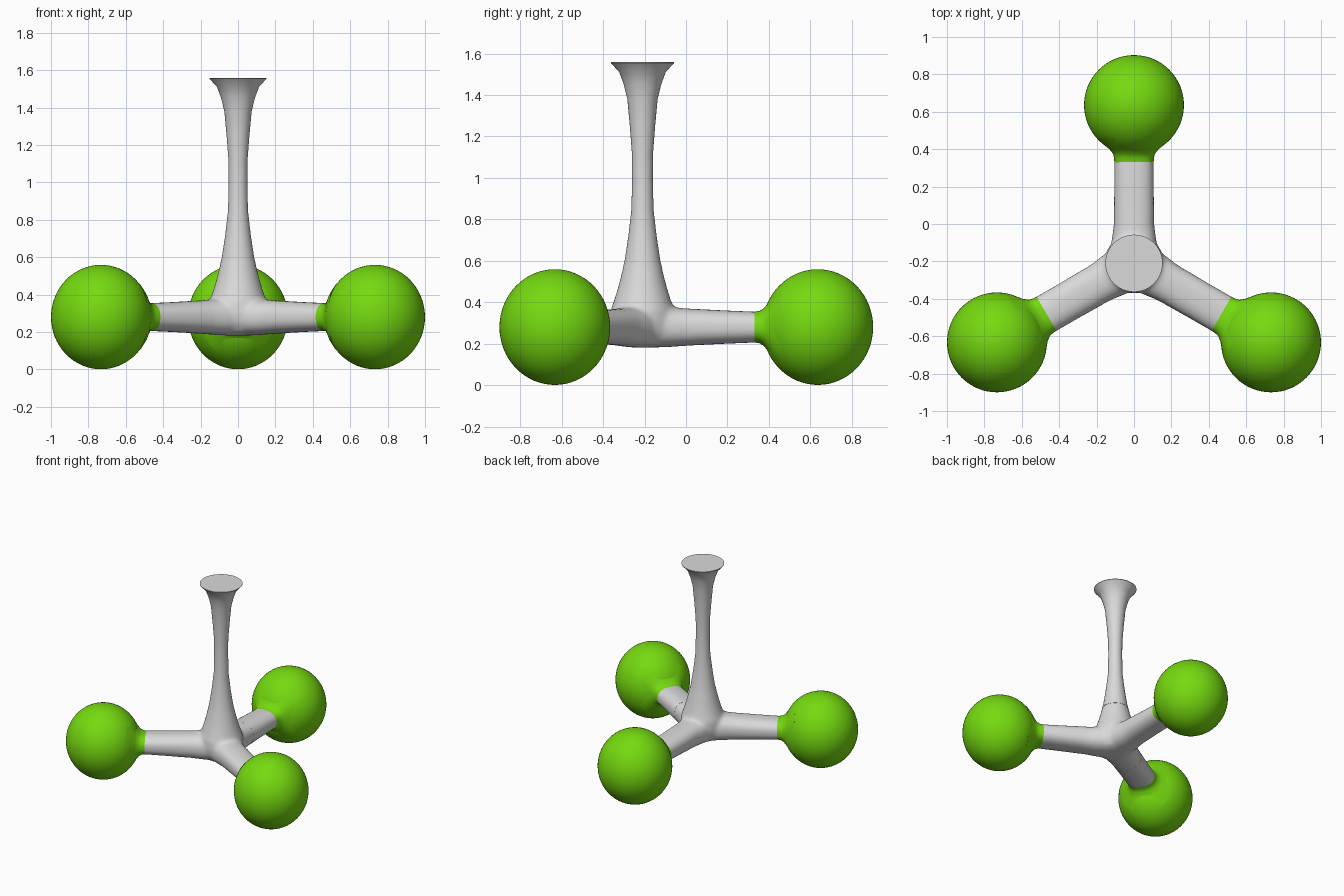
import bpy, bmesh, math
from mathutils import Vector, Matrix

cube = bpy.data.objects.get("Cube")
if cube:
    bpy.data.objects.remove(cube, do_unlink=True)

HUB = Vector((0, -0.21, 0.28))
ANGLES = [math.radians(a) for a in (90, 210, 330)]
SEGS = 48


def material(name, rgb):
    m = bpy.data.materials.new(name)
    m.use_nodes = True
    m.diffuse_color = (*rgb, 1)
    m.node_tree.nodes["Principled BSDF"].inputs["Base Color"].default_value = (*rgb, 1)
    return m


GREY = material("light grey", (0.7, 0.7, 0.7))
GREEN = material("bright green", (0.18, 0.7, 0.005))


def loft(bm, rings):
    """Skin a closed tube through rings of points and cap both ends."""
    loops = [[bm.verts.new(p) for p in ring] for ring in rings]
    for a, b in zip(loops, loops[1:]):
        for i in range(SEGS):
            j = (i + 1) % SEGS
            bm.faces.new((a[i], a[j], b[j], b[i]))
    bm.faces.new(loops[0][::-1])
    bm.faces.new(loops[-1])


def oval(half_w, half_h, power):
    """Rounded cross-section points in a plane."""
    pts = []
    for i in range(SEGS):
        c, s = math.cos(math.tau * i / SEGS), math.sin(math.tau * i / SEGS)
        pts.append((math.copysign(abs(c) ** (2 / power), c) * half_w,
                    math.copysign(abs(s) ** (2 / power), s) * half_h))
    return pts


def add_arm(bm, angle, stations):
    """Tube running outward from the hub; stations are (distance, half width, half height)."""
    out = Vector((math.cos(angle), math.sin(angle), 0))
    side = Vector((-out.y, out.x, 0))
    loft(bm, [[HUB + out * d + side * u + Vector((0, 0, v)) for u, v in oval(w, h, 2.4)]
              for d, w, h in stations])


def add_stem(bm, profile):
    """Round upright tube; profile is (radius, height)."""
    loft(bm, [[Vector((u, HUB.y + v, z)) for u, v in oval(r, r, 2)] for r, z in profile])


def finish(name, bm, mat):
    bmesh.ops.recalc_face_normals(bm, faces=bm.faces)
    mesh = bpy.data.meshes.new(name)
    bm.to_mesh(mesh)
    bm.free()
    mesh.materials.append(mat)
    ob = bpy.data.objects.new(name, mesh)
    bpy.context.collection.objects.link(ob)
    bpy.ops.object.select_all(action="DESELECT")
    ob.select_set(True)
    bpy.context.view_layer.objects.active = ob
    bpy.ops.object.shade_smooth_by_angle(angle=math.radians(40))
    return ob


# Hub: stub stem and stub arms melted together
bm = bmesh.new()
add_stem(bm, [(0.07, 0.182), (0.12, 0.2), (0.152, 0.25), (0.16, 0.3), (0.155, 0.36),
              (0.137, 0.41), (0.116, 0.48), (0.086, 0.6), (0.075, 0.66)])
for a in ANGLES:
    add_arm(bm, a, [(0, 0.125, 0.1), (0.12, 0.12, 0.097), (0.2, 0.109, 0.091), (0.34, 0.105, 0.083)])
hub = finish("hub", bm, GREY)
remesh = hub.modifiers.new("melt", "REMESH")
remesh.mode = "VOXEL"
remesh.voxel_size = 0.01
remesh.use_smooth_shade = True
soften = hub.modifiers.new("soften", "SMOOTH")
soften.factor = 0.5
soften.iterations = 24

# Stem with flared top
bm = bmesh.new()
add_stem(bm, [(0.096, 0.56), (0.086, 0.6), (0.068, 0.72), (0.053, 0.85), (0.05, 1.0), (0.051, 1.12),
              (0.061, 1.25), (0.073, 1.38), (0.09, 1.45), (0.112, 1.51), (0.153, 1.555), (0.153, 1.558)])
finish("stem", bm, GREY)

for n, a in enumerate(ANGLES, 1):
    # Arm
    bm = bmesh.new()
    add_arm(bm, a, [(0.25, 0.107, 0.0875), (0.4, 0.105, 0.08), (0.541, 0.105, 0.074)])
    finish(f"arm_{n}", bm, GREY)

    # Collar flaring into the ball
    bm = bmesh.new()
    add_arm(bm, a, [(0.54, 0.105, 0.074), (0.565, 0.107, 0.078), (0.585, 0.112, 0.09),
                    (0.61, 0.132, 0.122), (0.635, 0.163, 0.162), (0.67, 0.195, 0.2)])
    finish(f"collar_{n}", bm, GREEN)

    # Ball foot
    bm = bmesh.new()
    centre = HUB + Vector((math.cos(a), math.sin(a), 0)) * 0.846
    bmesh.ops.create_uvsphere(bm, u_segments=64, v_segments=32, radius=1,
                              matrix=Matrix.Translation(centre) @ Matrix.Diagonal((0.267, 0.267, 0.279, 1)))
    finish(f"ball_{n}", bm, GREEN)
